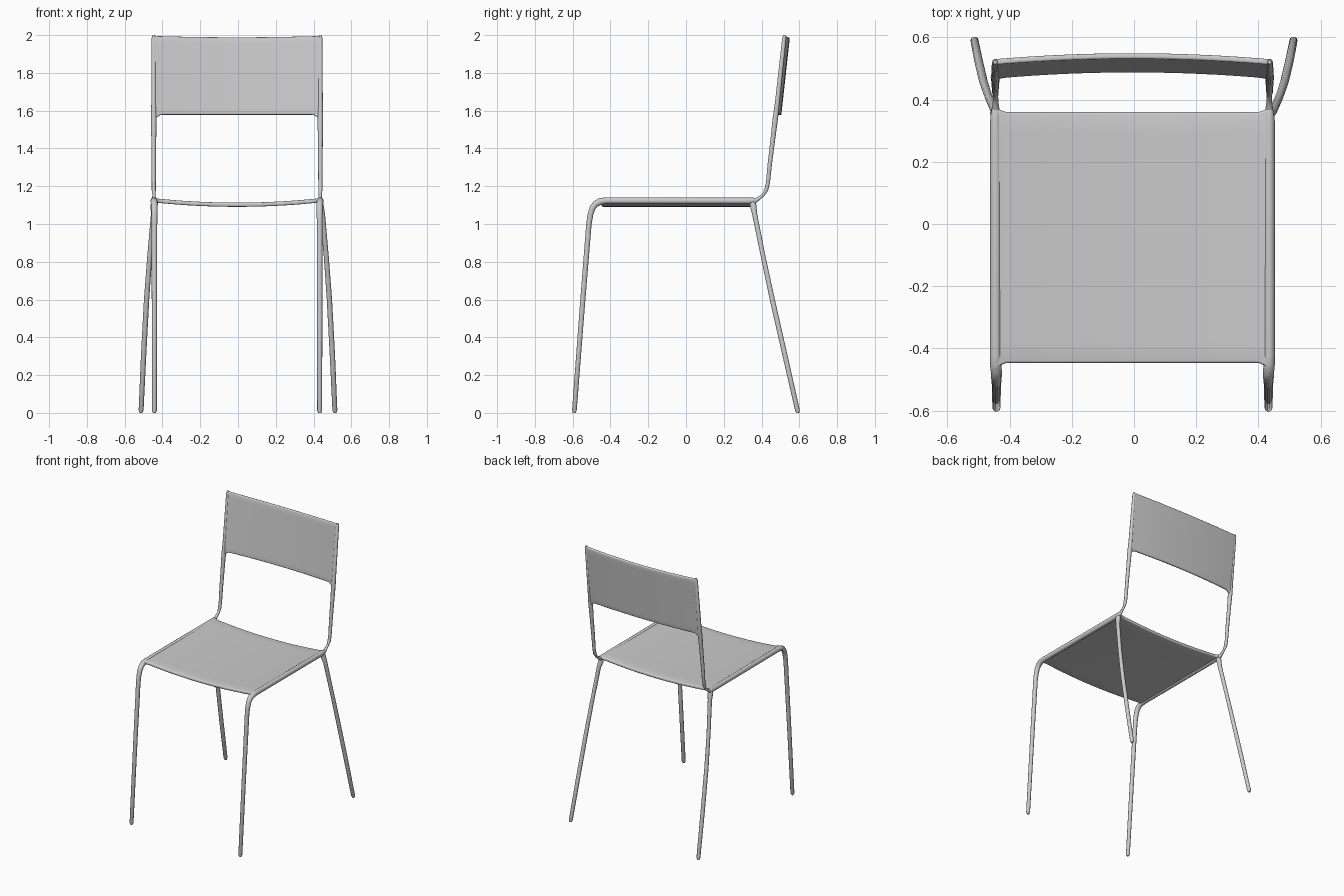
import bpy, bmesh

if "Cube" in bpy.data.objects:
    bpy.data.objects.remove(bpy.data.objects["Cube"])

CX = -0.005  # slight sideways offset of the frame


def finish(ob):
    """Apply curve/modifiers to a mesh and smooth it."""
    bpy.ops.object.select_all(action='DESELECT')
    ob.select_set(True)
    bpy.context.view_layer.objects.active = ob
    bpy.ops.object.convert(target='MESH')
    bpy.ops.object.shade_smooth_by_angle(angle=0.9)


def tube(name, pts):
    """Round tube through (x, y, z, radius) points."""
    cu = bpy.data.curves.new(name, 'CURVE')
    cu.dimensions = '3D'
    cu.bevel_depth = 1.0
    cu.bevel_resolution = 3
    cu.use_fill_caps = True
    sp = cu.splines.new('POLY')
    sp.points.add(len(pts) - 1)
    for p, (x, y, z, r) in zip(sp.points, pts):
        p.co = (x, y, z, 1)
        p.radius = r
    ob = bpy.data.objects.new(name, cu)
    bpy.context.collection.objects.link(ob)
    finish(ob)


def panel(name, surface, thickness, nu=48, nv=12):
    """Curved sheet from surface(u, v), u in -1..1 and v in 0..1, with soft rims."""
    bm = bmesh.new()
    rows = [[bm.verts.new(surface(-1 + 2 * i / nu, j / nv)) for i in range(nu + 1)]
            for j in range(nv + 1)]
    for a, b in zip(rows, rows[1:]):
        for i in range(nu):
            bm.faces.new((a[i], a[i + 1], b[i + 1], b[i]))
    me = bpy.data.meshes.new(name)
    bm.to_mesh(me)
    bm.free()
    ob = bpy.data.objects.new(name, me)
    bpy.context.collection.objects.link(ob)
    sol = ob.modifiers.new('thickness', 'SOLIDIFY')
    sol.thickness = thickness
    sol.offset = 0
    bev = ob.modifiers.new('soft rim', 'BEVEL')
    bev.width = thickness * 0.35
    bev.segments = 3
    bev.limit_method = 'ANGLE'
    bev.angle_limit = 1.0
    finish(ob)


def corner(u):
    """Fillet weight rising from 0 to 1 close to the side edges."""
    return max(0.0, (abs(u) - 0.9) / 0.1) ** 2


# Seat: sags between the side rails, corners flow into the legs
def seat_surface(u, v):
    y0 = -0.447 - 0.025 * corner(u)
    y1 = 0.36 + 0.02 * corner(u)
    return (CX + 0.445 * u, y0 + (y1 - y0) * v, 1.102 + 0.024 * u * u)


panel('seat', seat_surface, 0.022)


# Backrest: leaning back and bowed rearwards in the middle
def back_surface(u, v):
    z0 = 1.578 - 0.04 * corner(u)
    z1 = 1.988 + 0.007 * u * u
    z = z0 + (z1 - z0) * v
    y = 0.476 + 0.045 * (z - 1.58) / 0.41 + 0.02 * (1 - u * u)
    return (CX + 0.443 * u, y, z)


panel('backrest', back_surface, 0.018)

for side, s in (('left', -1), ('right', 1)):
    # Front leg bending over into the side rail
    lx, rx = CX + s * 0.4375, CX + s * 0.44
    tube(side + '_front_leg_and_rail', [
        (lx, -0.592, 0.0, 0.008), (lx, -0.591, 0.012, 0.013),
        (lx, -0.55, 0.55, 0.014), (lx, -0.514, 1.0, 0.015),
        (lx, -0.506, 1.05, 0.016), (lx, -0.495, 1.085, 0.017),
        (lx, -0.477, 1.108, 0.018), (rx, -0.452, 1.12, 0.018),
        (rx, -0.42, 1.124, 0.018), (rx, 0.33, 1.122, 0.018),
        (rx, 0.36, 1.125, 0.015), (rx, 0.375, 1.128, 0.009)])

    # Rear leg splayed out and back
    tube(side + '_rear_leg', [
        (rx, 0.352, 1.125, 0.012), (rx, 0.355, 1.1, 0.018),
        (s * 0.447, 0.364, 1.05, 0.014), (s * 0.468, 0.41, 0.82, 0.013),
        (s * 0.484, 0.457, 0.6, 0.014), (s * 0.5, 0.525, 0.3, 0.014),
        (s * 0.513, 0.59, 0.014, 0.013), (s * 0.514, 0.593, 0.0, 0.008)])

    # Upright from the seat corner to the top of the backrest
    ux = CX + s * 0.441
    tube(side + '_back_upright', [
        (rx, 0.36, 1.12, 0.014), (rx, 0.385, 1.135, 0.01),
        (rx, 0.41, 1.155, 0.008), (ux, 0.425, 1.18, 0.011),
        (ux, 0.434, 1.22, 0.011), (ux, 0.444, 1.32, 0.012),
        (ux, 0.46, 1.45, 0.013), (ux, 0.473, 1.56, 0.015),
        (ux, 0.483, 1.64, 0.013), (ux, 0.52, 1.985, 0.011),
        (ux, 0.521, 2.0, 0.006)])
